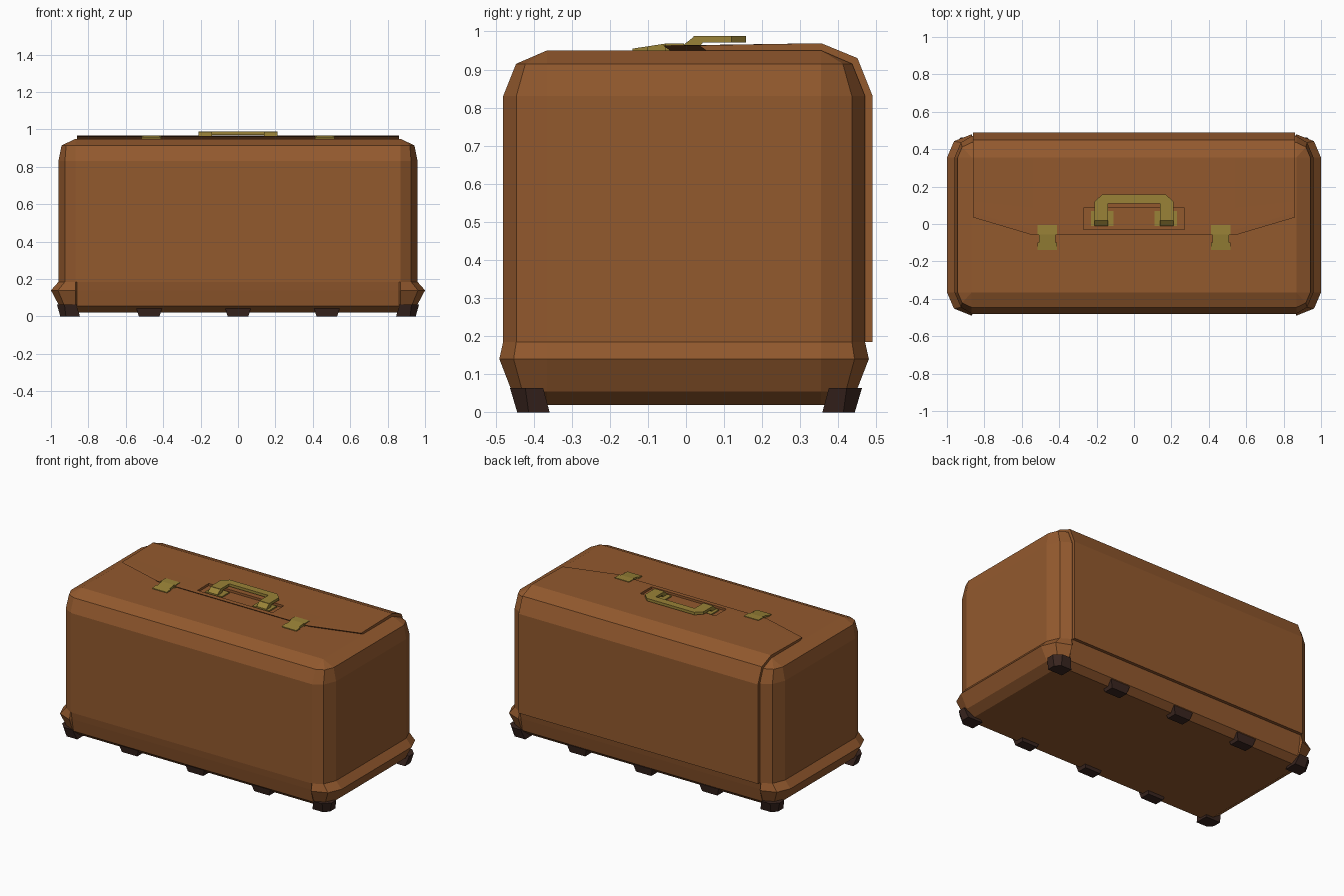
import bpy, bmesh

if "Cube" in bpy.data.objects:
    bpy.data.objects.remove(bpy.data.objects["Cube"])


def material(name, rgb):
    m = bpy.data.materials.new(name)
    m.diffuse_color = (*rgb, 1)
    m.use_nodes = True
    m.node_tree.nodes["Principled BSDF"].inputs["Base Color"].default_value = m.diffuse_color
    return m


LEATHER = material("brown leather", (0.29, 0.10, 0.027))
BRASS = material("brass", (0.32, 0.225, 0.038))
RUBBER = material("dark rubber", (0.042, 0.019, 0.014))


def finish(bm, name, mat):
    bmesh.ops.remove_doubles(bm, verts=bm.verts, dist=0.0005)
    bmesh.ops.recalc_face_normals(bm, faces=bm.faces)
    me = bpy.data.meshes.new(name)
    bm.to_mesh(me)
    bm.free()
    me.materials.append(mat)
    ob = bpy.data.objects.new(name, me)
    bpy.context.collection.objects.link(ob)
    return ob


def loft(name, rings, mat):
    """Join equal-length rings of points into a capped solid."""
    bm = bmesh.new()
    vr = [[bm.verts.new(p) for p in r] for r in rings]
    n = len(vr[0])
    for a, b in zip(vr, vr[1:]):
        for i in range(n):
            j = (i + 1) % n
            bm.faces.new((a[i], a[j], b[j], b[i]))
    bm.faces.new(vr[0][::-1])
    bm.faces.new(vr[-1])
    return finish(bm, name, mat)


# Case body: stacked rings with two-step rounded corners and a flared base
XC, YC, XP = 0.868, 0.36, 0.862


def body_ring(z, hx, hy, fy):
    k = 0.3 * (hy - YC)
    q = [(hx, YC), (hx - k, hy - k), (XC, hy), (XP, fy)]
    pts = q + [(-x, y) for x, y in q[::-1]]
    pts += [(x, -y) for x, y in pts[::-1]]
    return [(x, y - 0.005, z) for x, y in pts]


loft("case_body", [body_ring(*r) for r in (
    (0.02, 0.90, 0.41, 0.41),
    (0.055, 0.955, 0.452, 0.452),
    (0.14, 1.0, 0.485, 0.468),
    (0.185, 0.96, 0.475, 0.475),
    (0.83, 0.96, 0.475, 0.475),
    (0.915, 0.943, 0.441, 0.441),
    (0.95, 0.868, 0.36, 0.36))], LEATHER)

# Lid flap: shell over the top and back, with an opening around the handle
cols = [-0.86, -0.54, -0.27, 0.27, 0.54, 0.86]
# each row: y at centre, y at the sides, z
outer = [(-0.06, 0.035, 0.963), (-0.03, 0.06, 0.964), (0.085, 0.12, 0.965),
         (0.355, 0.355, 0.969), (0.45, 0.45, 0.93), (0.49, 0.49, 0.83), (0.49, 0.49, 0.185)]
inner = [(-0.035, 0.06, 0.945), (-0.03, 0.07, 0.945), (0.085, 0.12, 0.945),
         (0.345, 0.345, 0.945), (0.42, 0.42, 0.91), (0.46, 0.46, 0.82), (0.46, 0.46, 0.185)]
bm = bmesh.new()
sheets = []
for rows in (outer, inner):
    sheets.append([[bm.verts.new((x, ys if abs(x) > 0.8 else yc, z)) for x in cols]
                   for yc, ys, z in rows])
pair = {}
for ra, rb in zip(*sheets):
    pair.update(zip(ra, rb))
for g in sheets:
    for r in range(len(outer) - 1):
        for c in range(len(cols) - 1):
            if (r, c) != (1, 2):
                bm.faces.new((g[r][c], g[r][c + 1], g[r + 1][c + 1], g[r + 1][c]))
rim = [e for e in bm.edges if e.is_boundary and all(v in pair for v in e.verts)]
for e in rim:
    a, b = e.verts
    bm.faces.new((a, b, pair[b], pair[a]))
finish(bm, "lid_flap", LEATHER)


def frustum(name, bottom, top, z0, z1, mat):
    return loft(name, [[(x, y, z0) for x, y in bottom], [(x, y, z1) for x, y in top]], mat)


def rect(x0, x1, y0, y1):
    return [(x0, y0), (x1, y0), (x1, y1), (x0, y1)]


# Feet: chamfered corner feet and three small ones along each long edge
def corner(x0, x1, y0, y1, c, sx, sy):
    return [(sx * x, sy * y) for x, y in
            ((x0, y0), (x1, y0), (x1, y1 - c), (x1 - c, y1), (x0, y1))]


for sy, side in ((-1, "front"), (1, "back")):
    for sx, hand in ((-1, "left"), (1, "right")):
        frustum(f"{side}_{hand}_corner_foot",
                corner(0.845, 0.95, 0.358, 0.443, 0.03, sx, sy),
                corner(0.865, 0.968, 0.375, 0.462, 0.04, sx, sy), 0, 0.064, RUBBER)
    for i, x in enumerate((-0.475, 0, 0.475)):
        y0, y1 = sorted((sy * 0.37, sy * 0.435))
        frustum(f"{side}_foot_{i + 1}", rect(x - 0.055, x + 0.055, y0, y1),
                rect(x - 0.07, x + 0.07, y0 - 0.01, y1 + 0.01), 0, 0.05, RUBBER)

# Handle: flat U-shaped grip leaning back, with bent ends and hinge brackets
half = [(0.14, 0.02), (0.21, 0.02), (0.21, 0.12), (0.17, 0.158)]
u = half + [(-x, y) for x, y in half[::-1]] + [(-0.14, 0.11), (0.14, 0.11)]
frustum("handle_grip", u, u, 0.971, 0.988, BRASS)
for s, hand in ((-1, "left"), (1, "right")):
    profile = [(-0.01, 0.952), (0.03, 0.952), (0.045, 0.972), (0.022, 0.987), (-0.01, 0.962)]
    loft(f"{hand}_handle_end", [[(s * x, y, z) for y, z in profile] for x in (0.14, 0.21)], BRASS)
    b = rect(s * 0.17 - 0.06, s * 0.17 + 0.06, -0.01, 0.07)
    frustum(f"{hand}_handle_bracket", b, b, 0.945, 0.958, BRASS)

    # Latch: wedge plates across the flap edge with a narrow middle
    for part, w, y0, y1, z0, z1 in (("lower", 0.052, -0.14, -0.1, 0.955, 0.961),
                                    ("middle", 0.044, -0.1, -0.055, 0.961, 0.968),
                                    ("upper", 0.052, -0.055, -0.005, 0.968, 0.968)):
        prof = [(y0, 0.945), (y1, 0.945), (y1, z1), (y0, z0)]
        loft(f"{hand}_latch_{part}",
             [[(s * 0.465 + d, y, z) for y, z in prof] for d in (-w, w)], BRASS)
